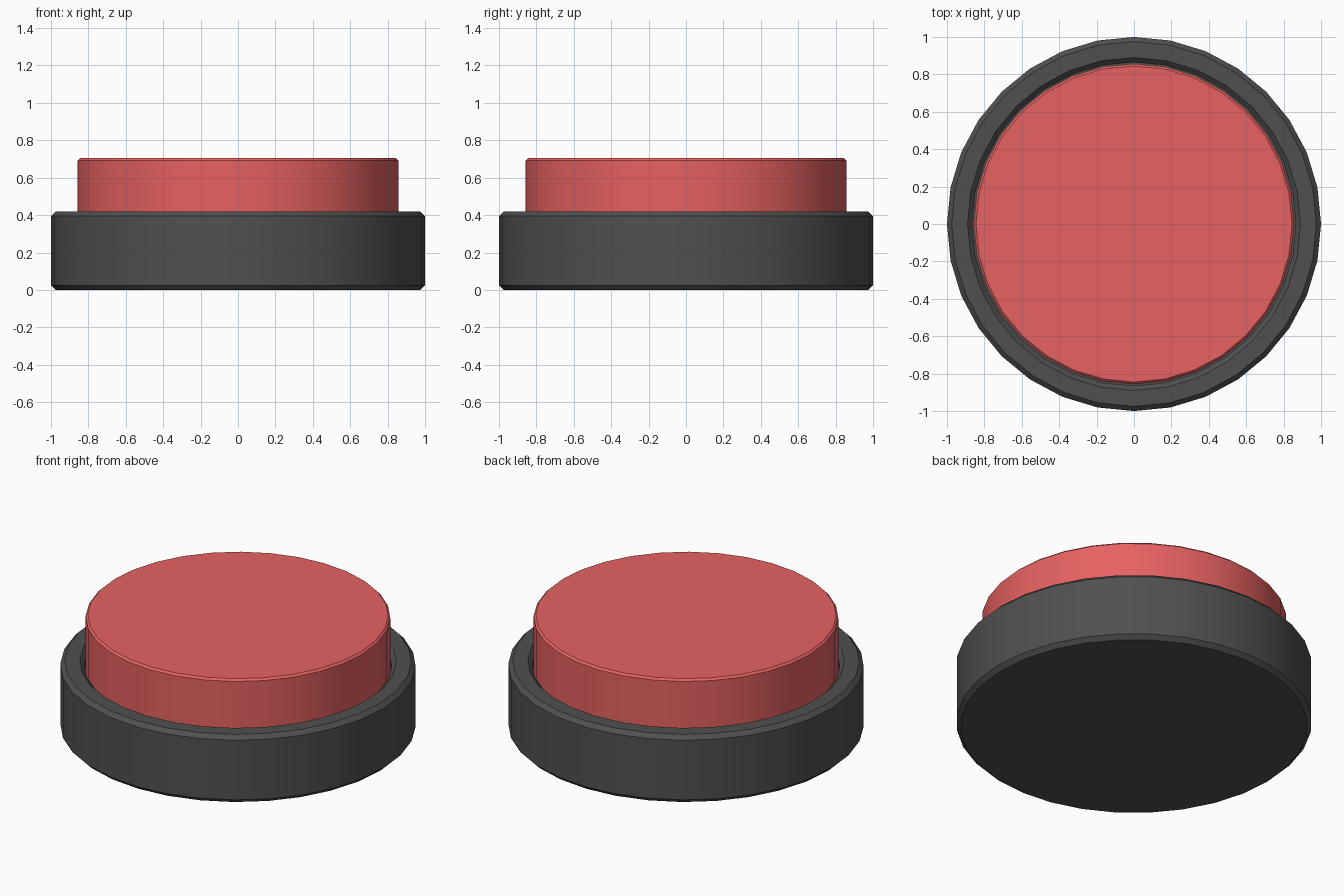
import bpy, bmesh
from math import cos, sin, pi, radians

if "Cube" in bpy.data.objects:
    bpy.data.objects.remove(bpy.data.objects["Cube"])

SIDES = 32


def material(name, colour):
    mat = bpy.data.materials.new(name)
    mat.diffuse_color = (*colour, 1)
    mat.use_nodes = True
    mat.node_tree.nodes["Principled BSDF"].inputs["Base Color"].default_value = mat.diffuse_color
    return mat


def lathe(name, profile, mat):
    """Revolve (radius, z) points about z and cap both ends."""
    bm = bmesh.new()
    rings = [[bm.verts.new((r * cos(2 * pi * i / SIDES), r * sin(2 * pi * i / SIDES), z))
              for i in range(SIDES)] for r, z in profile]
    for a, b in zip(rings, rings[1:]):
        for i in range(SIDES):
            j = (i + 1) % SIDES
            bm.faces.new((a[i], a[j], b[j], b[i]))
    bm.faces.new(rings[0][::-1])
    bm.faces.new(rings[-1])
    mesh = bpy.data.meshes.new(name)
    bm.to_mesh(mesh)
    bm.free()
    mesh.materials.append(mat)
    obj = bpy.data.objects.new(name, mesh)
    bpy.context.collection.objects.link(obj)
    bpy.ops.object.select_all(action='DESELECT')
    obj.select_set(True)
    bpy.context.view_layer.objects.active = obj
    bpy.ops.object.shade_smooth_by_angle(angle=radians(30))
    return obj


# Dark housing: chamfered outside, with a chamfered recess for the cap
lathe("button_housing",
      [(0.975, 0), (1, 0.025), (1, 0.395), (0.975, 0.42),
       (0.89, 0.42), (0.865, 0.395), (0.865, 0.2)],
      material("dark_grey", (0.08, 0.08, 0.08)))

# Red push cap, seated on the recess floor
lathe("push_cap",
      [(0.845, 0.2), (0.857, 0.212), (0.857, 0.693), (0.845, 0.705)],
      material("red", (0.8, 0.12, 0.12)))
